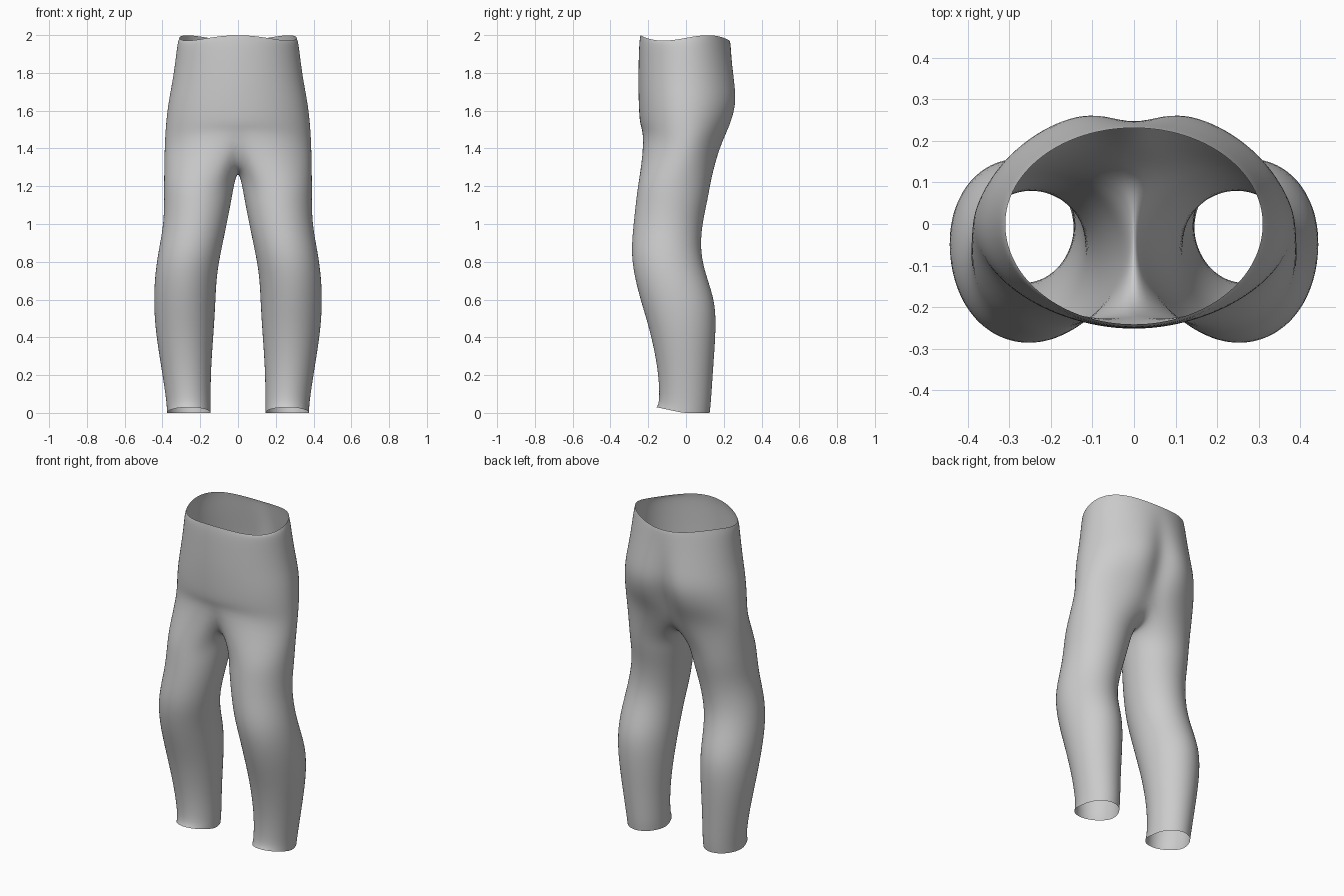
import bpy, bmesh
from math import sin, cos, radians

cube = bpy.data.objects.get("Cube")
if cube:
    bpy.data.objects.remove(cube, do_unlink=True)

cloth = bpy.data.materials.new("grey cloth")
cloth.use_nodes = True
GREY = (0.6, 0.6, 0.6, 1)
cloth.diffuse_color = GREY
cloth.node_tree.nodes["Principled BSDF"].inputs["Base Color"].default_value = GREY

SIDES, OUTER = 24, 16      # points round a leg; steps from centre back to centre front
INNER = SIDES - OUTER
FIT = 1.012                # makes up for the shrinking of the smoothed surface

# Leg sections: height, inner x, outer x, front y, back y
LEG = [(0.0, .145, .375, -.155, .125), (.06, .145, .378, -.138, .132),
       (.22, .145, .402, -.145, .142), (.42, .13, .435, -.185, .157),
       (.58, .12, .446, -.235, .157), (.72, .115, .44, -.272, .108),
       (.85, .092, .422, -.291, .074), (1.0, .06, .392, -.277, .084),
       (1.13, .035, .391, -.263, .115), (1.23, .018, .391, -.25, .13)]

# Body sections: height, half width, front y, back y, depth of the rear cleft
BODY = [(1.41, .386, -.222, .19, .03), (1.52, .38, -.243, .252, .065),
        (1.64, .367, -.249, .287, .055), (1.75, .345, -.251, .27, .03),
        (1.87, .328, -.249, .248, .01), (1.96, .318, -.246, .234, 0),
        (1.985, .308, -.24, .23, 0)]


def leg_ring(bm, z, inner, outer, front, back, hem):
    cx, rx = (inner + outer) / 2, (outer - inner) / 2 * FIT
    cy, ry = (front + back) / 2, (back - front) / 2 * FIT
    ring = []
    for k in range(SIDES):
        a = radians(120 - 360 * k / SIDES)
        lift = max(0, -.03 * sin(a)) if hem else 0
        ring.append(bm.verts.new((cx + rx * cos(a), cy + ry * sin(a), z + lift)))
    return ring


def body_arc(bm, z, width, front, back, cleft, waist, crotch):
    arc = []
    for k in range(OUTER + 1):
        a = radians(90 - 180 * k / OUTER)
        x = 0 if k in (0, OUTER) else width * FIT * cos(a)
        y = (back if a > 0 else -front) * FIT * sin(a)
        y -= cleft * (1 if k == 0 else .3 if k == 1 else 0)
        dz = .015 * sin(3 * a) if waist else 0
        if crotch:
            dz = .08 * max(0, -sin(a)) ** 3
        arc.append(bm.verts.new((x, y, z + dz)))
    return arc


def crotch_seam(bm, front, back):
    # Sagging line under the body, from centre front to centre back
    seam = []
    for i in range(1, INNER):
        t = i / INNER
        p = front.co.lerp(back.co, t)
        sag = 1 - (2 * t - 1) ** 2
        seam.append(bm.verts.new((0, p.y, p.z - (p.z - 1.275) * sag ** .6)))
    return seam


def bridge(bm, low, high, closed):
    n = len(low)
    for i in range(n if closed else n - 1):
        j = (i + 1) % n
        bm.faces.new((low[j], low[i], high[i], high[j]))


# Left half: leg tube, crotch, then open arcs up to the waist
bm = bmesh.new()
rings = [leg_ring(bm, *row, hem=(i == 0)) for i, row in enumerate(LEG)]
arcs = [body_arc(bm, *row, waist=(i == len(BODY) - 1), crotch=(i == 0))
        for i, row in enumerate(BODY)]
hip_ring = arcs[0] + crotch_seam(bm, arcs[0][-1], arcs[0][0])
rings.append(hip_ring)
for low, high in zip(rings, rings[1:]):
    bridge(bm, low, high, True)
for low, high in zip(arcs, arcs[1:]):
    bridge(bm, low, high, False)
bmesh.ops.recalc_face_normals(bm, faces=bm.faces)
for f in bm.faces:
    f.smooth = True

mesh = bpy.data.meshes.new("trousers")
bm.to_mesh(mesh)
bm.free()
mesh.materials.append(cloth)
trousers = bpy.data.objects.new("trousers", mesh)
bpy.context.collection.objects.link(trousers)

# Right half by mirroring, then rounding of the cloth
mirror = trousers.modifiers.new("mirror", 'MIRROR')
mirror.use_clip = True
mirror.merge_threshold = .002
smooth = trousers.modifiers.new("smooth", 'SUBSURF')
smooth.levels = smooth.render_levels = 2
